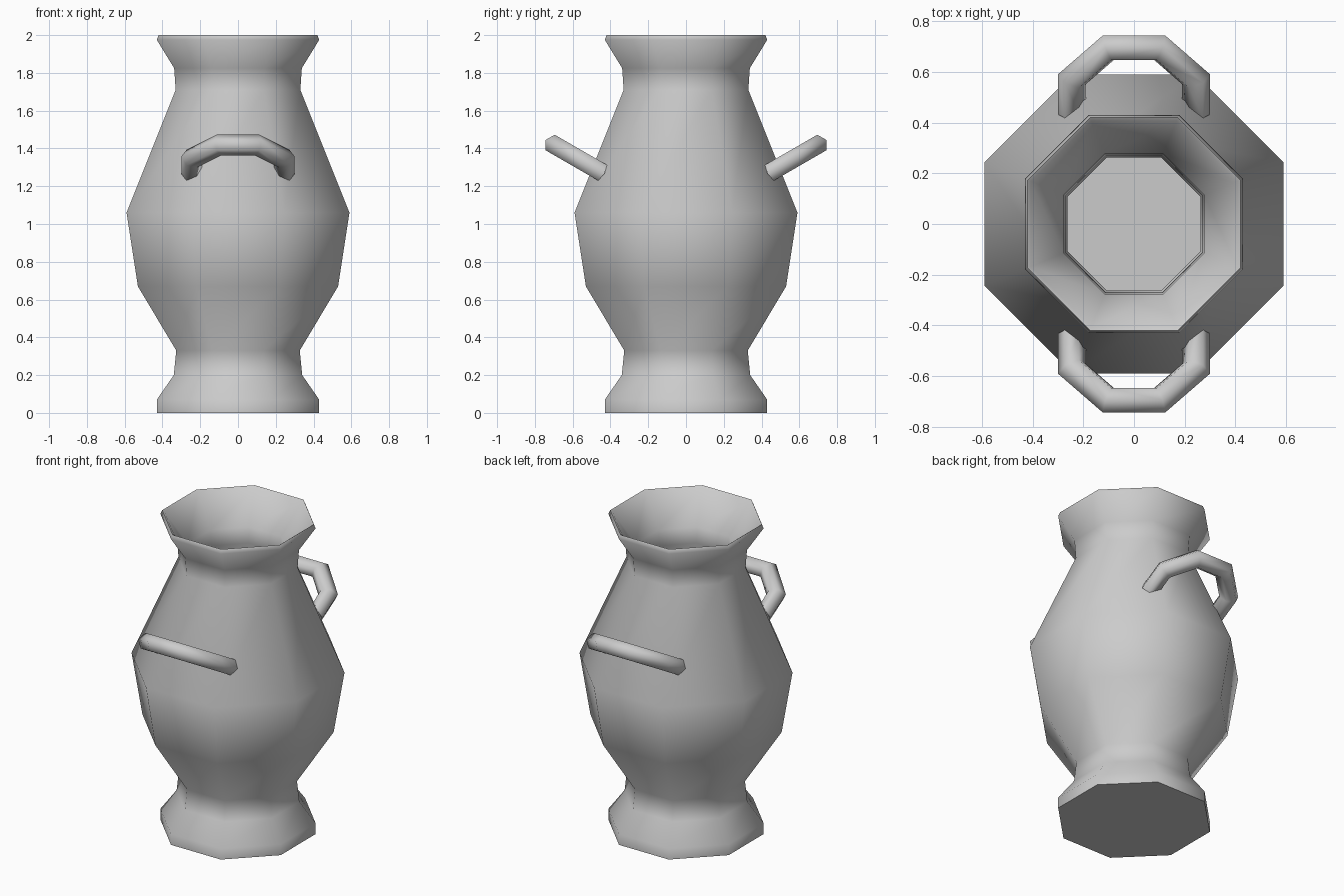
import bpy, bmesh
from math import cos, sin, pi, radians

if "Cube" in bpy.data.objects:
    bpy.data.objects.remove(bpy.data.objects["Cube"])

STEP = pi / 8  # half the angle of one octagon side


def finish(name, bm, angle):
    bmesh.ops.recalc_face_normals(bm, faces=bm.faces[:])
    me = bpy.data.meshes.new(name)
    bm.to_mesh(me)
    bm.free()
    for p in me.polygons:
        p.use_smooth = True
    me.set_sharp_from_angle(angle=radians(angle))
    ob = bpy.data.objects.new(name, me)
    bpy.context.collection.objects.link(ob)
    return ob


def skin(name, rings, angle):
    """Bridge a list of closed point rings and cap both ends."""
    bm = bmesh.new()
    loops = [[bm.verts.new(p) for p in r] for r in rings]
    n = len(loops[0])
    for a, b in zip(loops, loops[1:]):
        for i in range(n):
            j = (i + 1) % n
            bm.faces.new((a[i], a[j], b[j], b[i]))
    bm.faces.new(loops[0])
    bm.faces.new(loops[-1])
    return finish(name, bm, angle)


# Vase body: half width across flats and height, outside up then inside down
profile = [(.43, 0), (.43, .07), (.34, .20), (.327, .33), (.53, .67), (.59, 1.06),
           (.33, 1.71), (.338, 1.825), (.43, 1.975), (.42, 2.0), (.407, 1.99),
           (.277, 1.80), (.27, 1.70), (.53, 1.05), (.47, .69), (.262, .34),
           (.275, .20), (.34, .07)]
rings = []
for r, z in profile:
    R = r / cos(STEP)
    rings.append([(R * cos(STEP * (2 * i + 1)), R * sin(STEP * (2 * i + 1)), z)
                  for i in range(8)])
skin("vase_body", rings, 60)

# Handles: hexagonal tube along half an octagon, tilted up 30 degrees
TUBE, MAJOR, CENTRE, LIFT = .055, .245, 1.066, .88
TILT = radians(30)


def handle(name, side):
    rings = []
    for k in range(-1, 10, 2):
        a = STEP * k
        ring = []
        for i in range(6):
            t = pi / 3 * i
            R = (MAJOR + TUBE * cos(t)) / cos(STEP)
            x, u = R * cos(a), CENTRE + R * sin(a)
            if k in (-1, 9):
                u += .065  # shorten the legs where they enter the body
            v = LIFT + TUBE * sin(t)
            y = u * cos(TILT) - v * sin(TILT)
            z = u * sin(TILT) + v * cos(TILT)
            ring.append((x, side * y, z))
        rings.append(ring)
    skin(name, rings, 75)


handle("front_handle", -1)
handle("back_handle", 1)
